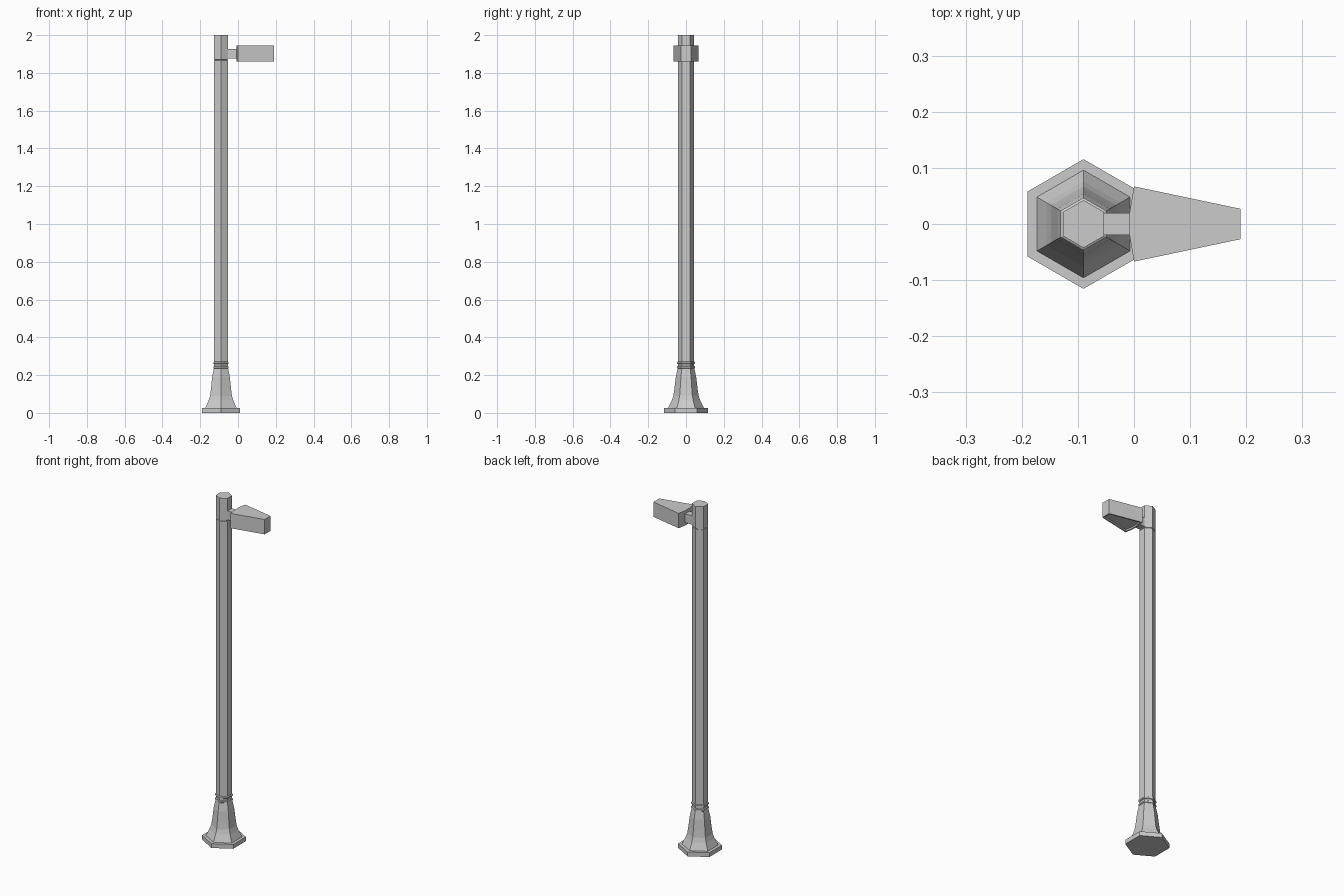
import bpy, bmesh, math

if "Cube" in bpy.data.objects:
    bpy.data.objects.remove(bpy.data.objects["Cube"])

CX = -0.09  # pole axis


def make_object(name, bm):
    bmesh.ops.recalc_face_normals(bm, faces=bm.faces)
    mesh = bpy.data.meshes.new(name)
    bm.to_mesh(mesh)
    bm.free()
    obj = bpy.data.objects.new(name, mesh)
    bpy.context.collection.objects.link(obj)
    return obj


def loft(name, rings):
    """Skin a list of equal-sized point loops and cap both ends."""
    bm = bmesh.new()
    loops = [[bm.verts.new(p) for p in ring] for ring in rings]
    n = len(loops[0])
    for a, b in zip(loops, loops[1:]):
        for i in range(n):
            j = (i + 1) % n
            bm.faces.new((a[i], a[j], b[j], b[i]))
    bm.faces.new(loops[0])
    bm.faces.new(loops[-1])
    return make_object(name, bm)


def hexagon(r, z):
    angles = [math.radians(30 + 60 * i) for i in range(6)]
    return [(CX + r * math.cos(a), r * math.sin(a), z) for a in angles]


def hex_column(name, profile):
    return loft(name, [hexagon(r, z) for r, z in profile])


# Flared foot
hex_column("base_plate", [(0.1155, 0), (0.1155, 0.025)])
hex_column("flared_base", [(0.096, 0.025), (0.076, 0.065), (0.067, 0.09),
                           (0.061, 0.13), (0.054, 0.19), (0.044, 0.235)])

# Shaft and cap, separated by a fine groove
hex_column("pole", [(0.042, 0.23), (0.042, 1.866), (0.039, 1.867),
                    (0.039, 1.871)])
hex_column("pole_cap", [(0.039, 1.869), (0.0425, 1.871), (0.0425, 2.0)])

# Two bevelled collars above the foot
for i, z in enumerate((0.241, 0.265)):
    hex_column(f"collar_{i + 1}", [(0.042, z - 0.007), (0.047, z - 0.004),
                                   (0.047, z + 0.004), (0.042, z + 0.007)])

# Short arm
bm = bmesh.new()
bmesh.ops.create_cube(bm, size=1)
for v in bm.verts:
    v.co.x = -0.06 if v.co.x < 0 else -0.004
    v.co.y *= 0.04
    v.co.z = 1.876 if v.co.z < 0 else 1.927
make_object("arm", bm)


# Tapered lamp head with a rim and recessed underside
def head_outline(inset, z):
    i = inset
    half = [(0.19 - i, 0.027 - 0.7 * i), (0.0 + i, 0.067 - 1.2 * i),
            (-0.008 + i, 0.02)]
    pts = half + [(x, -y) for x, y in reversed(half)]
    return [(x, y, z) for x, y in pts]


loft("lamp_head", [head_outline(0.008, 1.868), head_outline(0.008, 1.859),
                   head_outline(0, 1.859), head_outline(0, 1.945)])
